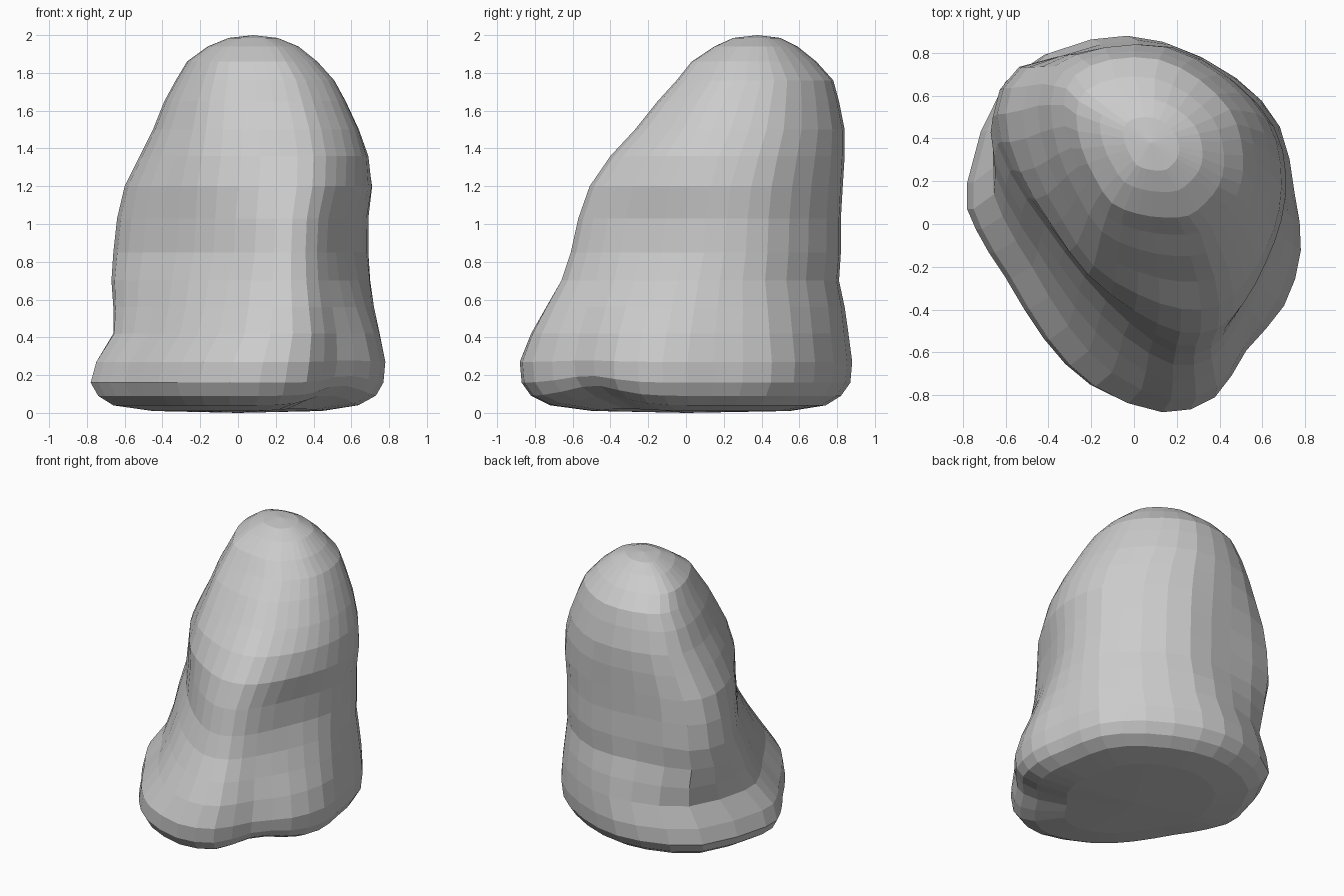
import bpy
import bmesh
import math
from mathutils import Vector

default_cube = bpy.data.objects.get("Cube")
if default_cube:
    bpy.data.objects.remove(default_cube, do_unlink=True)

# Plan outlines, listed from the -x side around through the front
FOOT = [(-.78, .2), (-.74, -.02), (-.6, -.25), (-.42, -.54),
        (-.2, -.76), (.12, -.88), (.37, -.81), (.52, -.59),
        (.7, -.38), (.78, -.12), (.75, .15), (.68, .46),
        (.47, .69), (.12, .86), (-.22, .87), (-.6, .68)]
BODY = [(-.65, .52), (-.57, .27), (-.4, .02), (-.22, -.21),
        (-.01, -.42), (.2, -.56), (.36, -.54), (.47, -.41),
        (.56, -.21), (.65, .01), (.69, .22), (.65, .44),
        (.48, .65), (.2, .81), (-.15, .8), (-.53, .74)]
CROWN = [(-.3, .57), (-.27, .38), (-.2, .22), (-.11, .08),
         (.03, .02), (.17, 0), (.3, .01), (.39, .08),
         (.46, .17), (.49, .28), (.48, .42), (.43, .55),
         (.3, .68), (.12, .77), (-.09, .77), (-.25, .7)]

# Levels: height, min x, max x, min y, max y, outline blend
LEVELS = [
    (.01, -.45, .45, -.5, .55, 0),
    (.04, -.66, .64, -.72, .74, 0),
    (.09, -.74, .73, -.82, .82, 0),
    (.16, -.78, .77, -.87, .87, 0),
    (.27, -.75, .78, -.88, .88, 0),
    (.42, -.66, .75, -.82, .86, .2),
    (.56, -.66, .72, -.74, .84, .5),
    (.7, -.67, .7, -.66, .81, .75),
    (.85, -.66, .69, -.61, .82, .95),
    (1.03, -.64, .69, -.57, .82, 1.1),
    (1.2, -.6, .71, -.51, .83, 1.35),
    (1.36, -.52, .69, -.4, .84, 1.6),
    (1.5, -.45, .64, -.27, .84, 1.8),
    (1.65, -.39, .57, -.15, .81, 1.9),
    (1.76, -.33, .51, -.05, .78, 2),
    (1.86, -.27, .42, .03, .69, 2),
    (1.94, -.16, .32, .15, .59, 2),
    (1.985, -.05, .21, .25, .5, 2),
]
GROOVE = Vector((.56, -.5))


def smooth_loop(points):
    """Double the points of a closed outline along a smooth curve."""
    pts = [Vector(p) for p in points]
    count = len(pts)
    result = []
    for i, here in enumerate(pts):
        before, after, beyond = pts[i - 1], pts[(i + 1) % count], pts[(i + 2) % count]
        result += [here, (here + after) * 9 / 16 - (before + beyond) / 16]
    return result


def fit(points, x_min, x_max, y_min, y_max):
    """Stretch an outline to fill the given rectangle."""
    xs = [p.x for p in points]
    ys = [p.y for p in points]
    scale_x = (x_max - x_min) / (max(xs) - min(xs))
    scale_y = (y_max - y_min) / (max(ys) - min(ys))
    return [Vector((x_min + (p.x - min(xs)) * scale_x,
                    y_min + (p.y - min(ys)) * scale_y)) for p in points]


def unit_outline(points):
    return fit(smooth_loop(points), 0, 1, 0, 1)


outlines = [unit_outline(shape) for shape in (FOOT, BODY, CROWN)]


def groove_lift(point, z):
    """Raise the underside where the groove runs beneath the foot."""
    distance = (point - GROOVE).length
    return .08 * math.exp(-(distance / .22) ** 2) * max(0, 1 - z / .3)


def section(bm, level):
    """Make one ring of vertices for a level."""
    z, x_min, x_max, y_min, y_max, blend = level
    lower = min(int(blend), 1)
    mixed = [a.lerp(b, blend - lower)
             for a, b in zip(outlines[lower], outlines[lower + 1])]
    return [bm.verts.new((p.x, p.y, z + groove_lift(p, z)))
            for p in fit(mixed, x_min, x_max, y_min, y_max)]


def close_end(bm, ring, tip):
    """Fan a ring of vertices to a single tip."""
    centre = bm.verts.new(tip)
    for i, vert in enumerate(ring):
        bm.faces.new((ring[i - 1], vert, centre))


# Boulder: loft of the sections, closed at both ends
bm = bmesh.new()
rings = [section(bm, level) for level in LEVELS]
for low, high in zip(rings, rings[1:]):
    for i in range(len(low)):
        bm.faces.new((low[i - 1], low[i], high[i], high[i - 1]))
close_end(bm, rings[0], (0, 0, 0))
close_end(bm, rings[-1], (.08, .38, 2))
bmesh.ops.recalc_face_normals(bm, faces=bm.faces)

mesh = bpy.data.meshes.new("boulder")
bm.to_mesh(mesh)
bm.free()
boulder = bpy.data.objects.new("boulder", mesh)
bpy.context.collection.objects.link(boulder)

# Plain stone colour
stone = bpy.data.materials.new("stone_grey")
stone.use_nodes = True
grey = (.6, .6, .6, 1)
stone.diffuse_color = grey
stone.node_tree.nodes["Principled BSDF"].inputs["Base Color"].default_value = grey
mesh.materials.append(stone)
